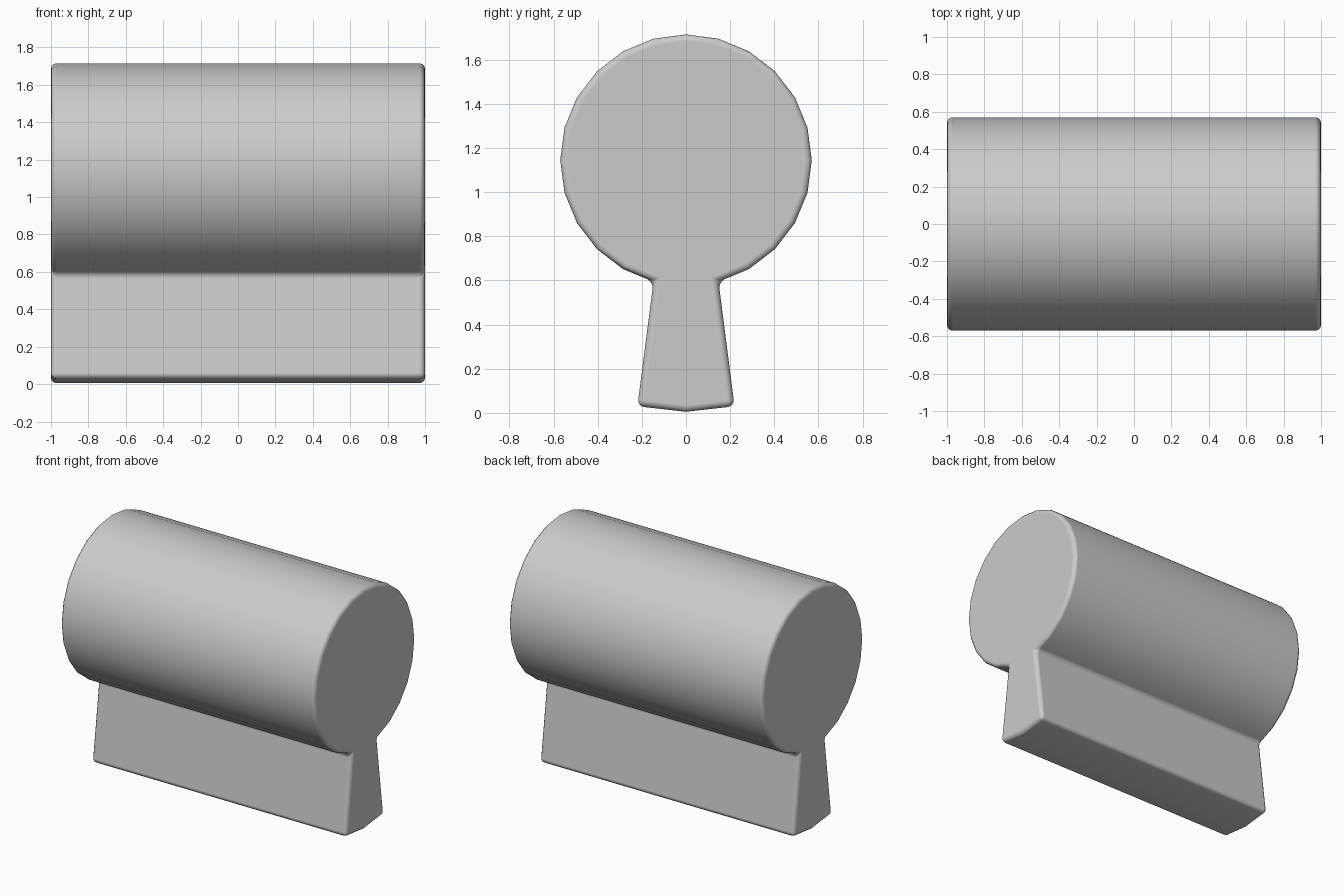
import bpy
import bmesh
from math import sin, cos, radians

cube = bpy.data.objects.get("Cube")
if cube:
    bpy.data.objects.remove(cube)

grey = bpy.data.materials.new("light grey")
grey.use_nodes = True
colour = (0.6, 0.6, 0.6, 1)
grey.diffuse_color = colour
grey.node_tree.nodes["Principled BSDF"].inputs["Base Color"].default_value = colour

# Cross-section: a 24-sided round with a flared foot joined at its lowest side
RADIUS, CENTRE, SIDES, HALF = 0.57, 1.145, 24, 1.0
step = 360 / SIDES
profile = []
for i in range(1, SIDES):
    a = radians(i * step)
    profile.append((RADIUS * sin(a), CENTRE - RADIUS * cos(a)))
profile += [(-0.22, 0.03), (0, 0.005), (0.22, 0.03)]

# Extrude the section along the length
bm = bmesh.new()
end = bm.faces.new([bm.verts.new((-HALF, y, z)) for y, z in profile])
out = bmesh.ops.extrude_face_region(bm, geom=[end], use_keep_orig=True)
moved = [v for v in out["geom"] if isinstance(v, bmesh.types.BMVert)]
bmesh.ops.translate(bm, verts=moved, vec=(2 * HALF, 0, 0))
bmesh.ops.recalc_face_normals(bm, faces=bm.faces)
for f in bm.faces:
    f.smooth = True
mesh = bpy.data.meshes.new("roller_with_foot")
bm.to_mesh(mesh)
bm.free()
mesh.materials.append(grey)
body = bpy.data.objects.new("roller_with_foot", mesh)
bpy.context.collection.objects.link(body)

# Rounded rims, foot corners and neck creases
bevel = body.modifiers.new("soft_edges", "BEVEL")
bevel.width = 0.03
bevel.segments = 3
bevel.limit_method = "ANGLE"
bevel.angle_limit = radians(30)
bevel.harden_normals = True
